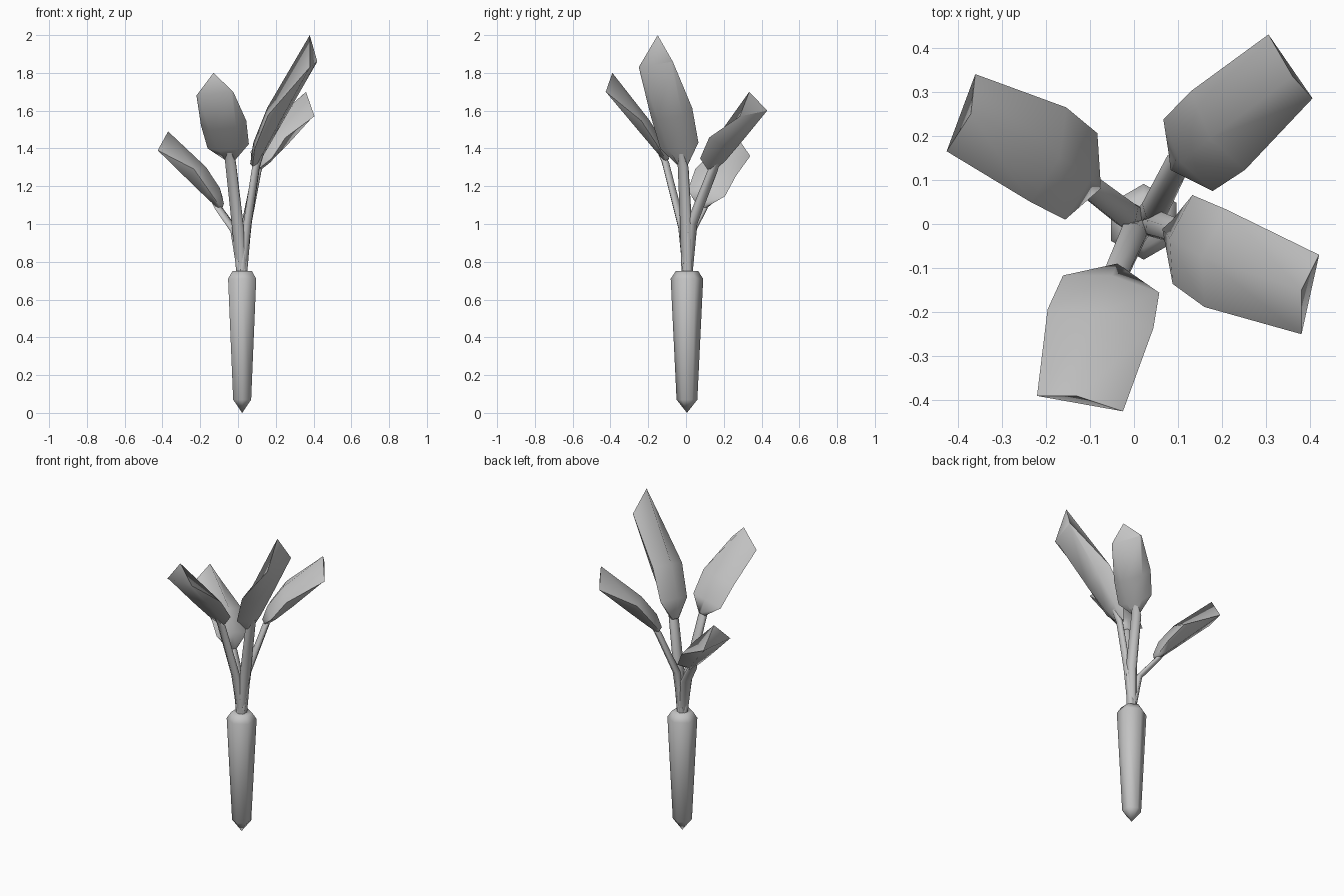
import bpy, bmesh, math
from mathutils import Vector

cube = bpy.data.objects.get("Cube")
if cube:
    bpy.data.objects.remove(cube, do_unlink=True)

grey = bpy.data.materials.new("plain_grey")
grey.use_nodes = True
COLOUR = (0.55, 0.55, 0.55, 1)
grey.diffuse_color = COLOUR
grey.node_tree.nodes["Principled BSDF"].inputs["Base Color"].default_value = COLOUR


def finish(name, bm, angle):
    """Turn a bmesh into a grey, smooth shaded object with sharp hard edges."""
    bmesh.ops.recalc_face_normals(bm, faces=bm.faces)
    mesh = bpy.data.meshes.new(name)
    bm.to_mesh(mesh)
    bm.free()
    mesh.materials.append(grey)
    ob = bpy.data.objects.new(name, mesh)
    bpy.context.collection.objects.link(ob)
    bpy.ops.object.select_all(action="DESELECT")
    ob.select_set(True)
    bpy.context.view_layer.objects.active = ob
    bpy.ops.object.shade_smooth_by_angle(angle=math.radians(angle))


def loft(bm, rings):
    """Skin rings of points; single-point rings close into a tip."""
    rows = [[bm.verts.new(p) for p in ring] for ring in rings]
    for a, b in zip(rows, rows[1:]):
        n = max(len(a), len(b))
        for i in range(n):
            j = (i + 1) % n
            quad = [a[i % len(a)], a[j % len(a)], b[j % len(b)], b[i % len(b)]]
            bm.faces.new(list(dict.fromkeys(quad)))
    for row in (rows[0], rows[-1]):
        if len(row) > 2:
            bm.faces.new(row)


def ring(centre, radius, sides, side, ahead):
    turns = [math.tau * i / sides for i in range(sides)]
    return [centre + radius * (math.cos(t) * ahead + math.sin(t) * side) for t in turns]


# Tapered hexagonal root with a pointed bottom and bevelled top
X, Y = Vector((1, 0, 0)), Vector((0, 1, 0))
AXIS = Vector((0.022, 0.005, 0))
bm = bmesh.new()
profile = [(0.055, 0.07), (0.086, 0.71), (0.06, 0.75)]
loft(bm, [[AXIS]] + [ring(AXIS + Vector((0, 0, z)), r, 6, X, Y) for r, z in profile])
finish("root", bm, 62)


def stem(name, bend, base, tip):
    """Bent, flattened stalk from the root top into the leaf base."""
    start = AXIS.lerp(Vector((bend.x, bend.y, 0)), 0.1) + Vector((0, 0, 0.74))
    out = Vector((tip.x - base.x, tip.y - base.y, 0)).normalized()
    side = Vector((-out.y, out.x, 0))
    end = base + (tip - base) * 0.1
    bm = bmesh.new()
    loft(bm, [ring(p, r, 6, side, out * 0.65)
              for p, r in ((start, 0.031), (bend, 0.034), (base, 0.031), (end, 0.02))])
    finish(name, bm, 75)


def leaf(name, base, left, right, apex, dome):
    """Thick blade: domed top, raised edges, flat underside, pointed tip."""
    end = (left + right) / 2
    half = (left - right) / 2
    along = end - base
    normal = along.cross(half).normalized() * along.length
    if normal.z < 0:
        normal.negate()

    def section(t, wide, flat, ridge, lift):
        c = base + along * t
        edge = c + normal * dome * lift
        return [c + normal * dome * ridge, edge + half * wide, c + half * flat,
                c - half * flat, edge - half * wide]

    bm = bmesh.new()
    tip = [apex, left, end + half * 0.9, end - half * 0.9, right]
    loft(bm, [section(0, 0.25, 0.2, 0.35, 0.15), section(0.17, 1.12, 0.5, 0.75, 0.42),
              section(0.48, 1.23, 0.72, 1, 0.65), tip])
    finish(name, bm, 75)


# Each limb: leaf thickness, then stem bend, leaf base, two shoulders, leaf point
limbs = {
    "front": (0.16, [(0.0, -0.02, 0.98), (-0.04, -0.11, 1.33),
              (-0.22, -0.39, 1.68), (-0.025, -0.425, 1.70), (-0.13, -0.39, 1.80)]),
    "left": (0.16, [(0.05, 0, 1.0), (0.095, -0.015, 1.30),
             (0.38, -0.25, 1.83), (0.42, -0.07, 1.86), (0.38, -0.15, 2.0)]),
    "back_left": (0.23, [(0.045, 0.03, 1.0), (0.1, 0.14, 1.28),
                  (0.405, 0.285, 1.57), (0.305, 0.43, 1.60), (0.36, 0.335, 1.70)]),
    "back_right": (0.24, [(-0.015, 0.02, 0.96), (-0.1, 0.085, 1.08),
                   (-0.36, 0.34, 1.36), (-0.425, 0.165, 1.39), (-0.37, 0.25, 1.49)]),
}
for place, (dome, points) in limbs.items():
    bend, base, left, right, apex = map(Vector, points)
    stem(place + "_stem", bend, base, apex)
    leaf(place + "_leaf", base, left, right, apex, dome)
